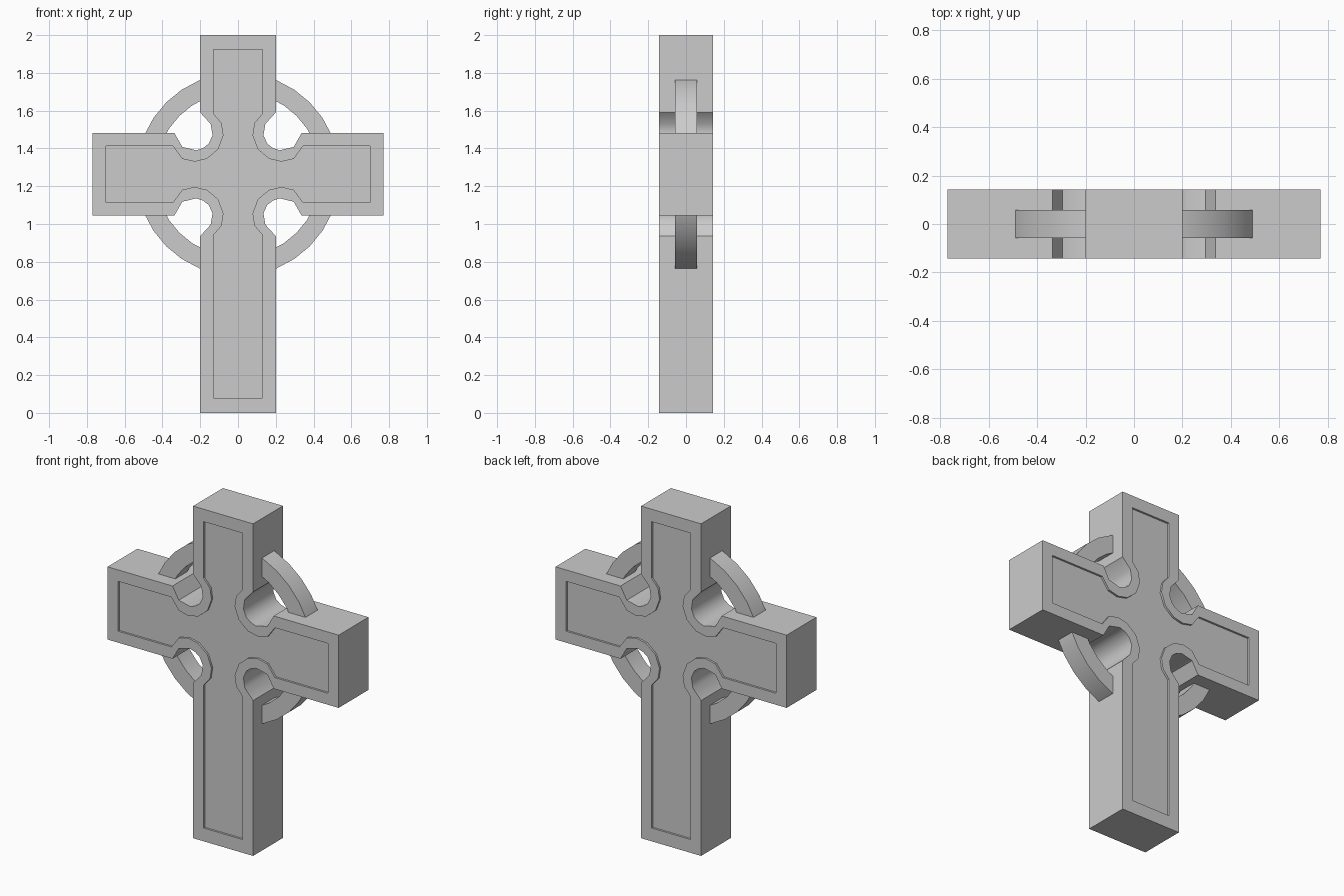
import bpy, bmesh, math

if "Cube" in bpy.data.objects:
    bpy.data.objects.remove(bpy.data.objects["Cube"])

CZ = 1.263      # height of the crossing
D = 0.142       # half depth of the cross
RECESS = 0.012  # depth of the sunken panel

# One quadrant, from the top of the shaft round the notch to the arm end
OUTER = [(.20, 2.0), (.20, 1.59), (.145, 1.53), (.135, 1.47), (.155, 1.425),
         (.185, 1.402), (.22, 1.39), (.295, 1.408), (.337, 1.482), (.77, 1.482)]
INNER = [(.13, 1.925), (.13, 1.585), (.087, 1.535), (.077, 1.47), (.105, 1.395),
         (.165, 1.345), (.23, 1.33), (.295, 1.345), (.345, 1.413), (.70, 1.413)]


def full_loop(quad, bottom):
    up = quad
    low = [(quad[0][0], bottom)] + [(x, 2 * CZ - z) for x, z in quad[1:]]
    right = up + low[::-1]
    return right + [(-x, z) for x, z in right[::-1]]


def finish(name, bm):
    bmesh.ops.recalc_face_normals(bm, faces=bm.faces[:])
    me = bpy.data.meshes.new(name)
    bm.to_mesh(me)
    bm.free()
    ob = bpy.data.objects.new(name, me)
    bpy.context.collection.objects.link(ob)
    bpy.ops.object.select_all(action='DESELECT')
    ob.select_set(True)
    bpy.context.view_layer.objects.active = ob
    bpy.ops.object.shade_smooth_by_angle(angle=math.radians(35))
    return ob


def bridge(bm, a, b):
    n = len(a)
    for i in range(n):
        j = (i + 1) % n
        bm.faces.new((a[i], a[j], b[j], b[i]))


# Cross body with sunken panels on front and back
bm = bmesh.new()
outer, inner = full_loop(OUTER, 0.0), full_loop(INNER, 0.08)
ring = lambda pts, y: [bm.verts.new((x, y, z)) for x, z in pts]
loops = [ring(inner, -D + RECESS), ring(inner, -D), ring(outer, -D),
         ring(outer, D), ring(inner, D), ring(inner, D - RECESS)]
for a, b in zip(loops, loops[1:]):
    bridge(bm, a, b)
bm.faces.new(loops[0])
bm.faces.new(loops[-1])
finish("cross_body", bm)

# Ring passing through the arms
bm = bmesh.new()
N, H = 32, 0.058
section = [(.538, -H), (.538, H), (.438, H), (.438, -H)]
loops = [[bm.verts.new((r * math.cos(2 * math.pi * i / N), y,
                        CZ + r * math.sin(2 * math.pi * i / N)))
          for i in range(N)] for r, y in section]
for k in range(4):
    bridge(bm, loops[k], loops[(k + 1) % 4])
finish("ring", bm)
